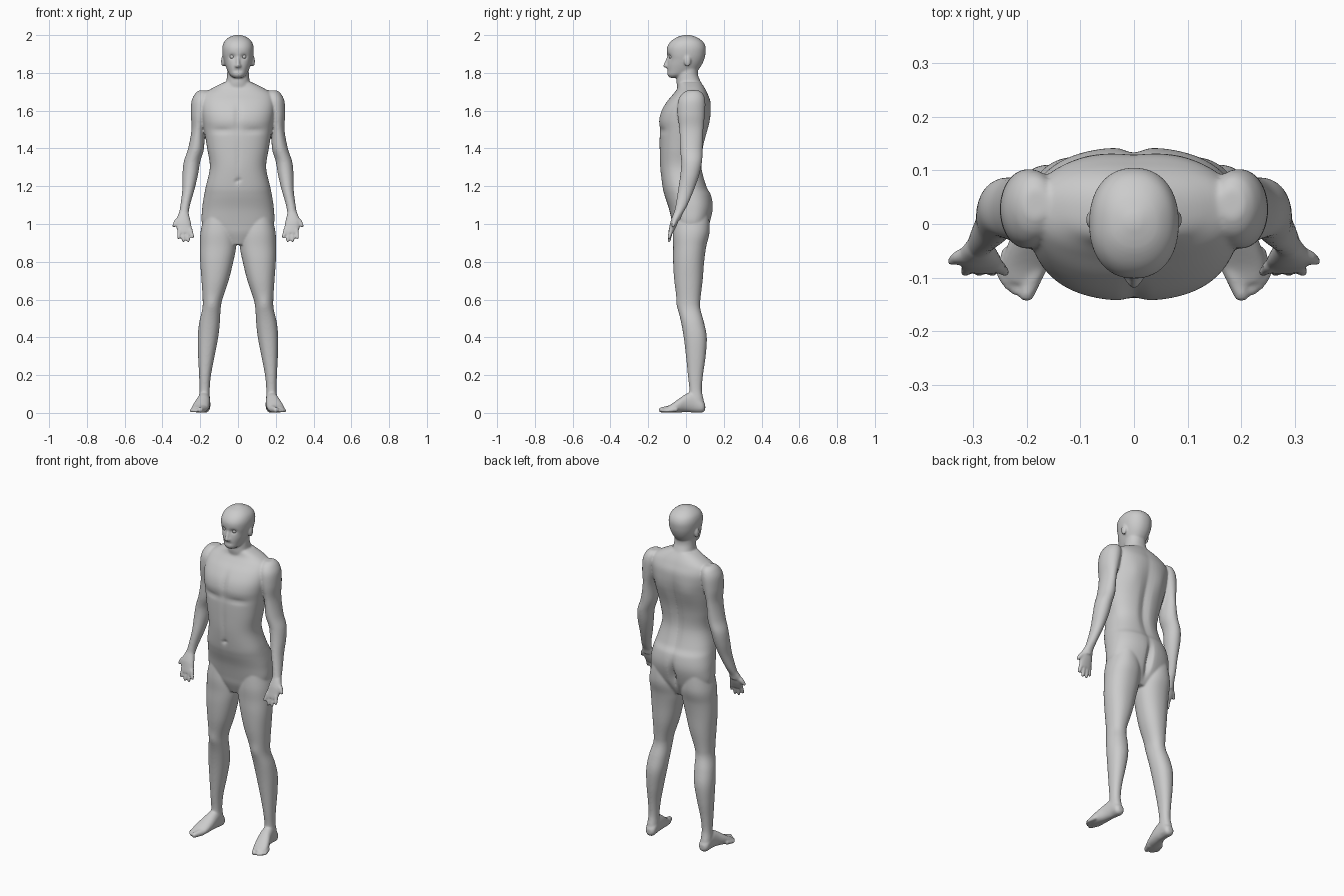
import bpy, bmesh, math
from mathutils import Vector

bm = bmesh.new()


def spline(a, b, c, d, t):
    return [0.5 * (2*q + (r-p)*t + (2*p-5*q+4*r-s)*t*t + (3*q-p-3*r+s)*t**3)
            for p, q, r, s in zip(a, b, c, d)]


def loft(rows, side=1, along_y=False, n=2.2, seg=64, sub=6):
    """Skin boxes (level, x0, x1, v0, v1) with smooth superellipse rings."""
    pts = []
    for i in range(len(rows) - 1):
        a, d = rows[max(i-1, 0)], rows[min(i+2, len(rows)-1)]
        pts += [spline(a, rows[i], rows[i+1], d, k/sub) for k in range(sub)]
    pts.append(rows[-1])
    rings = []
    for h, x0, x1, v0, v1 in pts:
        ring = []
        for k in range(seg):
            t = 2*math.pi*k/seg
            c, s = math.cos(t), math.sin(t)
            x = (x0+x1)/2 + (x1-x0)/2*math.copysign(abs(c)**(2/n), c)
            v = (v0+v1)/2 + (v1-v0)/2*math.copysign(abs(s)**(2/n), s)
            ring.append(bm.verts.new((x*side, h, v) if along_y else (x*side, v, h)))
        rings.append(ring)
    for r0, r1 in zip(rings, rings[1:]):
        for k in range(seg):
            j = (k+1) % seg
            bm.faces.new((r0[k], r0[j], r1[j], r1[k]))
    bm.faces.new(rings[0])
    bm.faces.new(rings[-1])


def central(rows, **kw):
    loft([(z, -w, w, f, b) for z, w, f, b in rows], **kw)


def ball(co, size):
    vs = bmesh.ops.create_icosphere(bm, subdivisions=3, radius=1)['verts']
    for v in vs:
        v.co = Vector(co) + Vector(a*b for a, b in zip(v.co, size))


def digit(a, b, ra, rb, side=1):
    """Tapered capsule from a to b."""
    a, b = [Vector((p[0]*side, p[1], p[2])) for p in (a, b)]
    d = b - a
    m = d.to_track_quat('Z', 'Y').to_matrix().to_4x4()
    m.translation = (a+b)/2
    bmesh.ops.create_cone(bm, cap_ends=True, segments=20, radius1=ra, radius2=rb,
                          depth=d.length, matrix=m)
    ball(a, (ra,)*3)
    ball(b, (rb,)*3)


# Torso
central([(.89, .06, -.04, .07), (.95, .15, -.062, .105), (1.0, .19, -.072, .125),
         (1.08, .19, -.09, .143), (1.15, .18, -.113, .135), (1.2, .17, -.125, .11),
         (1.3, .149, -.137, .085), (1.4, .163, -.14, .092), (1.5, .18, -.14, .115),
         (1.55, .188, -.143, .126), (1.6, .195, -.13, .132), (1.65, .195, -.1, .13),
         (1.69, .18, -.066, .115), (1.72, .135, -.045, .1), (1.75, .075, -.04, .08)], n=2.4)
# Neck and head
central([(1.66, .09, -.05, .1), (1.71, .078, -.045, .098), (1.75, .063, -.05, .08),
         (1.79, .058, -.048, .064), (1.83, .056, -.04, .064)])
central([(1.774, .022, -.086, -.045), (1.788, .042, -.098, .01), (1.81, .055, -.1, .058),
         (1.84, .067, -.1, .082), (1.87, .076, -.097, .096), (1.9, .082, -.101, .103),
         (1.935, .083, -.1, .104), (1.965, .073, -.082, .09), (1.987, .05, -.052, .06),
         (1.998, .024, -.02, .03), (2.002, .008, -.002, .012)])
digit((0, -.094, 1.885), (0, -.11, 1.838), .007, .011)

for s in (1, -1):
    # Ears and nostril wings
    ball((s*.079, .008, 1.862), (.011, .018, .03))
    ball((s*.01, -.101, 1.836), (.009, .01, .008))
    # Legs
    loft([(1.06, .04, .175, -.06, .12), (.96, .012, .198, -.07, .125),
          (.88, .01, .201, -.068, .107), (.8, .025, .2, -.068, .096),
          (.7, .05, .193, -.062, .088), (.6, .083, .187, -.048, .076),
          (.55, .092, .189, -.042, .076), (.48, .096, .205, -.026, .095),
          (.4, .105, .213, -.012, .11), (.3, .124, .211, 0, .104),
          (.2, .143, .206, .01, .09), (.12, .15, .204, .018, .084),
          (.06, .148, .208, .015, .095), (.02, .15, .2, .02, .098)], s)
    # Feet and toes
    loft([(.102, .162, .192, .015, .045), (.085, .147, .207, .001, .07),
          (.04, .147, .211, .002, .11), (0, .147, .22, .004, .1),
          (-.04, .151, .236, .002, .073), (-.08, .16, .246, .001, .045),
          (-.11, .174, .24, .003, .03)], s, True)
    digit((.184, -.085, .02), (.2, -.13, .016), .02, .015, s)
    for x, y in ((.222, -.125), (.233, -.116), (.242, -.106), (.248, -.094)):
        digit((x-.013, y+.04, .018), (x, y, .011), .013, .009, s)
    # Arms
    loft([(1.708, .16, .205, .01, .065), (1.69, .145, .227, -.02, .09),
          (1.65, .14, .246, -.042, .102), (1.58, .155, .25, -.045, .1),
          (1.5, .176, .246, -.035, .092), (1.4, .18, .264, -.032, .088),
          (1.33, .2, .287, -.025, .085), (1.26, .212, .294, -.03, .07),
          (1.18, .231, .295, -.042, .042), (1.1, .254, .305, -.055, .008),
          (1.05, .262, .313, -.065, -.02), (1.02, .264, .316, -.07, -.03)], s, n=2)
    # Hands: palm, fingers, thumb
    loft([(1.06, .262, .313, -.064, -.02), (1.02, .252, .328, -.08, -.038),
          (.99, .246, .328, -.087, -.05), (.955, .241, .32, -.094, -.067)], s)
    for x0, x1, z in ((.252, .24, .931), (.27, .263, .912), (.29, .289, .912), (.309, .315, .928)):
        digit((x0, -.078, .97), (x1, -.09, z), .012, .009, s)
    digit((.3, -.052, 1.035), (.328, -.062, 1.01), .017, .013, s)
    digit((.328, -.062, 1.01), (.34, -.069, .99), .013, .009, s)

# Sculpted hollows (positive y pushes on the front, negative on the back)
hollows = [((0, -.13, 1.57), (.016, .05, .07), .009), ((0, -.13, 1.35), (.012, .04, .12), .004),
           ((0, -.13, 1.23), (.009, .04, .012), .01), ((0, .1, 1.38), (.026, .07, .22), -.015),
           ((0, .13, 1.02), (.016, .07, .08), -.03), ((0, -.1, 1.812), (.022, .03, .005), .007)]
for s in (1, -1):
    hollows += [((s*.085, -.13, 1.495), (.06, .05, .016), .007),
                ((s*.031, -.095, 1.886), (.017, .03, .012), .013),
                ((s*.09, .12, 1.54), (.045, .05, .07), .006),
                ((s*.14, -.045, .58), (.03, .03, .035), -.005)]
for v in bm.verts:
    for c, r, amount in hollows:
        q = sum(((v.co[i]-c[i])/r[i])**2 for i in range(3))
        if q < 9:
            v.co.y += amount*math.exp(-q)

bmesh.ops.recalc_face_normals(bm, faces=bm.faces)
mesh = bpy.data.meshes.new("body")
bm.to_mesh(mesh)
bm.free()
body = bpy.data.objects.new("body", mesh)
bpy.context.collection.objects.link(body)

# Fuse the parts into one skin and soften the joins
fuse = body.modifiers.new("fuse", 'REMESH')
fuse.mode = 'VOXEL'
fuse.voxel_size = .005
fuse.use_smooth_shade = True
soft = body.modifiers.new("soften", 'SMOOTH')
soft.factor = .5
soft.iterations = 9

# Eyeballs
for s, name in ((1, "eye_left"), (-1, "eye_right")):
    bpy.ops.mesh.primitive_uv_sphere_add(segments=24, ring_count=16, radius=.013,
                                         location=(s*.031, -.077, 1.886))
    bpy.context.object.name = name
    bpy.ops.object.shade_smooth()
